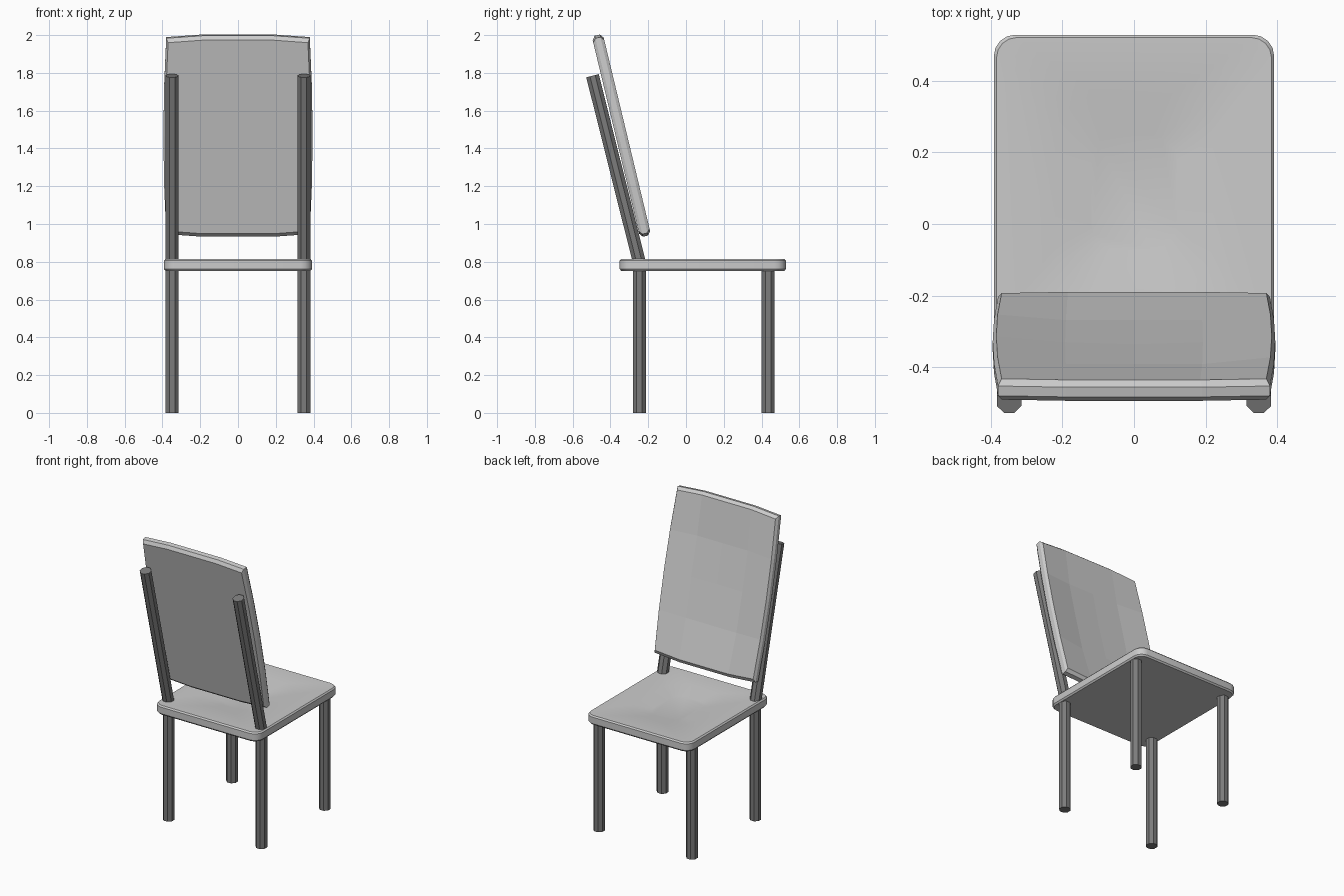
import bpy, bmesh, math
from mathutils import Vector, Matrix

if "Cube" in bpy.data.objects:
    bpy.data.objects.remove(bpy.data.objects["Cube"])

dark = bpy.data.materials.new("dark_grey")
dark.diffuse_color = (0.2, 0.2, 0.2, 1)
dark.use_nodes = True
dark.node_tree.nodes["Principled BSDF"].inputs["Base Color"].default_value = dark.diffuse_color


def finish(bm, name, mat=None):
    bmesh.ops.recalc_face_normals(bm, faces=bm.faces)
    me = bpy.data.meshes.new(name)
    bm.to_mesh(me)
    bm.free()
    ob = bpy.data.objects.new(name, me)
    bpy.context.collection.objects.link(ob)
    if mat:
        me.materials.append(mat)
    return ob


def bridge(bm, a, b):
    n = len(a)
    for k in range(n):
        bm.faces.new((a[k], a[(k + 1) % n], b[(k + 1) % n], b[k]))


def rod(name, p, q, r=0.037):
    # eight-sided rod with flats facing the axes
    p, q = Vector(p), Vector(q)
    d = q - p
    bm = bmesh.new()
    tilt = Matrix.Rotation(math.atan2(-d.y, d.z), 4, 'X')
    bmesh.ops.create_cone(bm, cap_ends=True, segments=8, radius1=r, radius2=r,
                          depth=d.length,
                          matrix=Matrix.Translation((p + q) / 2) @ tilt
                          @ Matrix.Rotation(math.pi / 8, 4, 'Z'))
    return finish(bm, name, dark)


# legs and raked back posts
for side, x in (("left", -0.349), ("right", 0.349)):
    rod(f"front_leg_{side}", (x, 0.435, 0), (x, 0.435, 0.77))
    rod(f"back_leg_{side}", (x, -0.247, 0), (x, -0.247, 0.77))
    rod(f"back_post_{side}", (x, -0.244, 0.785), (x, -0.495, 1.785))


# seat: rounded slab with a shallow dish in the top
def rounded_outline(hx, hy, r, seg=4):
    pts = []
    for c, (sx, sy) in enumerate(((1, 1), (-1, 1), (-1, -1), (1, -1))):
        for k in range(seg + 1):
            a = math.pi / 2 * (c + k / seg)
            pts.append((sx * (hx - r) + r * math.cos(a),
                        sy * (hy - r) + r * math.sin(a)))
    return pts


bm = bmesh.new()
rings = []
for hx, hy, r, z in ((0.384, 0.432, 0.055, 0.752), (0.392, 0.440, 0.06, 0.762),
                     (0.392, 0.440, 0.06, 0.806), (0.384, 0.432, 0.055, 0.815),
                     (0.22, 0.27, 0.12, 0.811), (0.12, 0.16, 0.07, 0.788)):
    rings.append([bm.verts.new((x, y + 0.089, z))
                  for x, y in rounded_outline(hx, hy, r)])
for a, b in zip(rings, rings[1:]):
    bridge(bm, a, b)
bm.faces.new(rings[0])
bm.faces.new(rings[-1])
seat = finish(bm, "seat")
bpy.context.view_layer.objects.active = seat
seat.select_set(True)
bpy.ops.object.shade_smooth_by_angle(angle=math.radians(35))

# backrest: bevelled, slightly barrelled panel, flat behind and dished in front
TILT = math.radians(13.5)
UP = Vector((0, -math.sin(TILT), math.cos(TILT)))
OUT = Vector((0, math.cos(TILT), math.sin(TILT)))
CENTRE = Vector((0, -0.342, 1.468))
N = 4


def panel_point(i, j, inset, w):
    s, t = 2 * i / N - 1, 2 * j / N - 1
    x = s * (0.395 - 0.015 * t * t - inset * 0.5)
    v = t * (0.547 - (0.014 if abs(s) == 1 else 0) - inset)
    return CENTRE + Vector((x, 0, 0)) + UP * v + OUT * w


rim = ([(i, 0) for i in range(N)] + [(N, j) for j in range(N)]
       + [(i, N) for i in range(N, 0, -1)] + [(0, j) for j in range(N, 0, -1)])
bm = bmesh.new()
loops = [[bm.verts.new(panel_point(i, j, inset, w)) for i, j in rim]
         for inset, w in ((0.02, -0.03), (0, -0.014), (0, 0.014), (0.02, 0.03))]
for a, b in zip(loops, loops[1:]):
    bridge(bm, a, b)
bm.faces.new(loops[0])
front = dict(zip(rim, loops[-1]))
for i in range(1, N):
    for j in range(1, N):
        depth = 0.024 if (i, j) == (2, 2) else 0.018
        front[i, j] = bm.verts.new(panel_point(i, j, 0.02, 0.03 - depth))
for i in range(N):
    for j in range(N):
        bm.faces.new((front[i, j], front[i + 1, j],
                      front[i + 1, j + 1], front[i, j + 1]))
finish(bm, "backrest")
